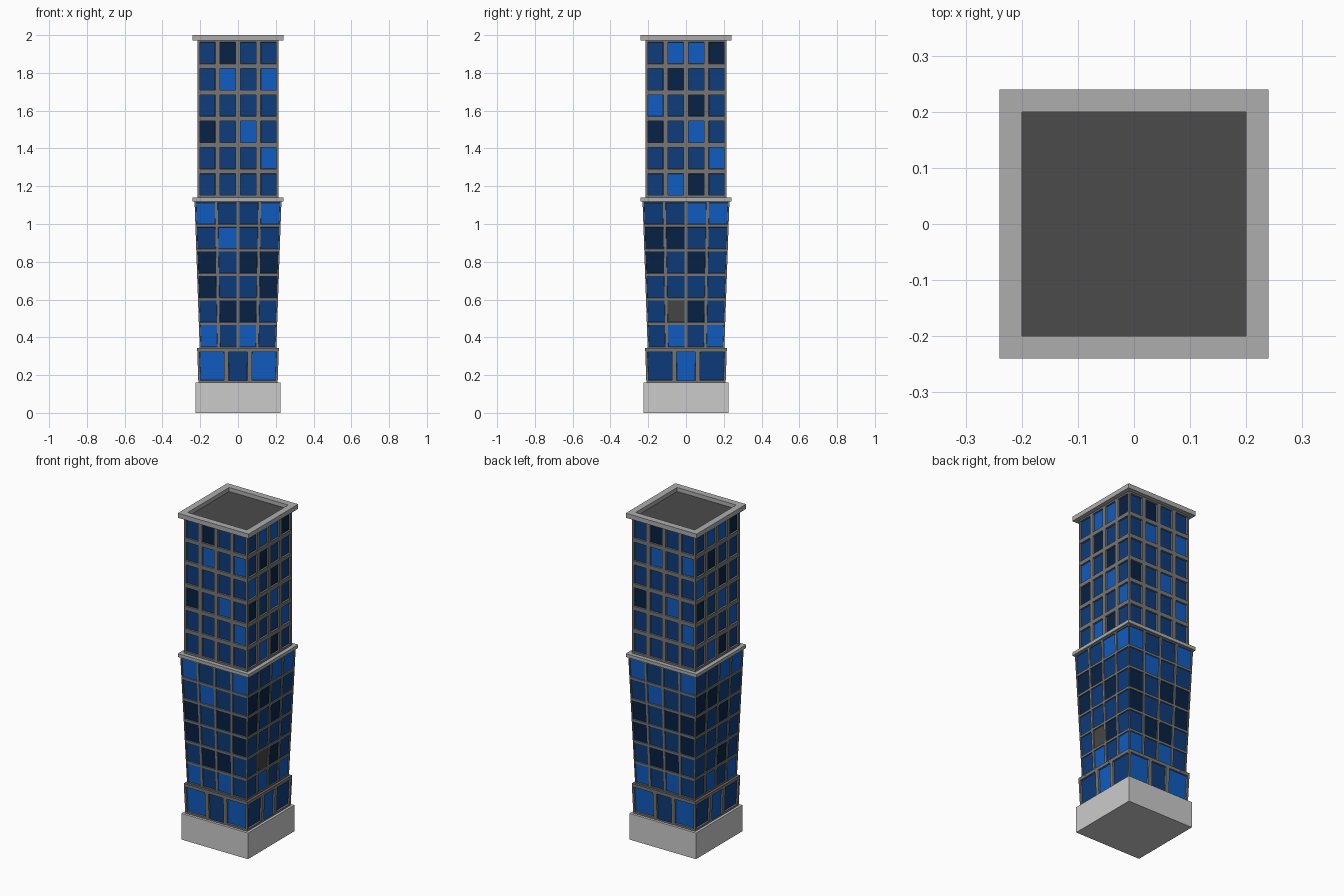
import bpy, bmesh
from math import pi
from mathutils import Matrix, Vector

if "Cube" in bpy.data.objects:
    bpy.data.objects.remove(bpy.data.objects["Cube"])


def material(name, r, g, b):
    m = bpy.data.materials.new(name)
    m.diffuse_color = (r, g, b, 1)
    m.use_nodes = True
    m.node_tree.nodes["Principled BSDF"].inputs["Base Color"].default_value = m.diffuse_color
    return m


frame_grey = material("frame_grey", 0.18, 0.18, 0.18)
roof_grey = material("roof_grey", 0.07, 0.07, 0.07)
trim_grey = material("trim_grey", 0.42, 0.42, 0.42)
# glass tones: bright, mid, dark, and a blank panel
PANES = [material("glass_bright", 0.005, 0.107, 0.54), material("glass_mid", 0.004, 0.045, 0.20),
         material("glass_dark", 0.002, 0.016, 0.06), material("blank_panel", 0.06, 0.06, 0.06)]


def add_object(name, bm, mats=()):
    me = bpy.data.meshes.new(name)
    bm.to_mesh(me)
    bm.free()
    for m in mats:
        me.materials.append(m)
    ob = bpy.data.objects.new(name, me)
    bpy.context.collection.objects.link(ob)
    return ob


def slab(name, half, z0, z1, mats=(), rim=0, sink=0):
    """Square block; optional rim leaves a sunken deck on top."""
    bm = bmesh.new()
    bmesh.ops.create_cube(bm, size=1)
    bmesh.ops.scale(bm, vec=(2 * half, 2 * half, z1 - z0), verts=bm.verts)
    bmesh.ops.translate(bm, vec=(0, 0, (z0 + z1) / 2), verts=bm.verts)
    if rim:
        bm.normal_update()
        deck = [f for f in bm.faces if f.normal.z > 0.9]
        bmesh.ops.inset_individual(bm, faces=deck, thickness=rim, use_even_offset=True)
        bmesh.ops.inset_individual(bm, faces=deck, thickness=0.0005, depth=-sink,
                                   use_even_offset=True)
        deck[0].material_index = 1
    return add_object(name, bm, mats)


def facade(name, z0, z1, half0, half1, cols, border, depth, front, right, door=None):
    """Four walls of recessed panes; cols are fractions of the half width.
    The pane tones are listed by row from the top: front/back, then right/left."""
    frame, panes = bmesh.new(), bmesh.new()
    tones = [front.split(), right.split()]
    rows = len(tones[0])
    for side in range(4):
        rot = Matrix.Rotation(side * pi / 2, 4, 'Z')

        def point(c, r):
            h = half0 + (half1 - half0) * r / rows
            return rot @ Vector((c * h, -h, z0 + (z1 - z0) * r / rows))

        for r in range(rows):
            for i in range(len(cols) - 1):
                a, b = cols[i], cols[i + 1]
                f = frame.faces.new([frame.verts.new(p) for p in (
                    point(a, r), point(b, r), point(b, r + 1), point(a, r + 1))])
                f.normal_update()
                # frame around the pane, then the reveal going inwards
                bmesh.ops.inset_individual(frame, faces=[f], thickness=border,
                                           use_even_offset=True)
                bmesh.ops.inset_individual(frame, faces=[f], thickness=0.001, depth=-depth,
                                           use_even_offset=True)
                if i == door:
                    for v in f.verts:
                        if v.co.z < (z0 + z1) / 2:
                            v.co.z = z0
                pane = panes.faces.new([panes.verts.new(v.co) for v in f.verts])
                tone = "bmdx".index(tones[side % 2][rows - 1 - r][i])
                pane.material_index = 1 if tone == 3 and side != 1 else tone
                frame.faces.remove(f)
    bmesh.ops.remove_doubles(frame, verts=frame.verts, dist=0.0002)
    add_object(name + "_frame", frame, [frame_grey])
    add_object(name + "_windows", panes, PANES)


quarters = [-1, -0.5, 0, 0.5, 1]

# plinth and street level
slab("plinth", 0.225, 0, 0.16)
facade("street_level", 0.16, 0.335, 0.21, 0.216, [-1, -0.29, 0.29, 1], 0.012, 0.01,
       "bmb", "mbm", door=1)
slab("street_cornice", 0.216, 0.333, 0.343, [frame_grey])

# flared lower shaft with one blank panel on the right
facade("lower_shaft", 0.343, 1.12, 0.203, 0.23, quarters, 0.007, 0.006,
       "bmmb mbmm dmdd dmmd mddm bmbm", "mmbb ddmm dmdm mmmm mxdm mbmb")
slab("middle_ledge", 0.24, 1.12, 1.14, [trim_grey])

# straight upper shaft
facade("upper_shaft", 1.14, 1.975, 0.215, 0.215, quarters, 0.0125, 0.01,
       "mdmm mbmb mmmm dmbm mmmb mmmm", "mbbd mdmm bmdm dmbm mmmb mbdm")

# parapet with sunken dark roof
slab("roof_parapet", 0.24, 1.972, 2.0, [trim_grey, roof_grey], rim=0.04, sink=0.024)
